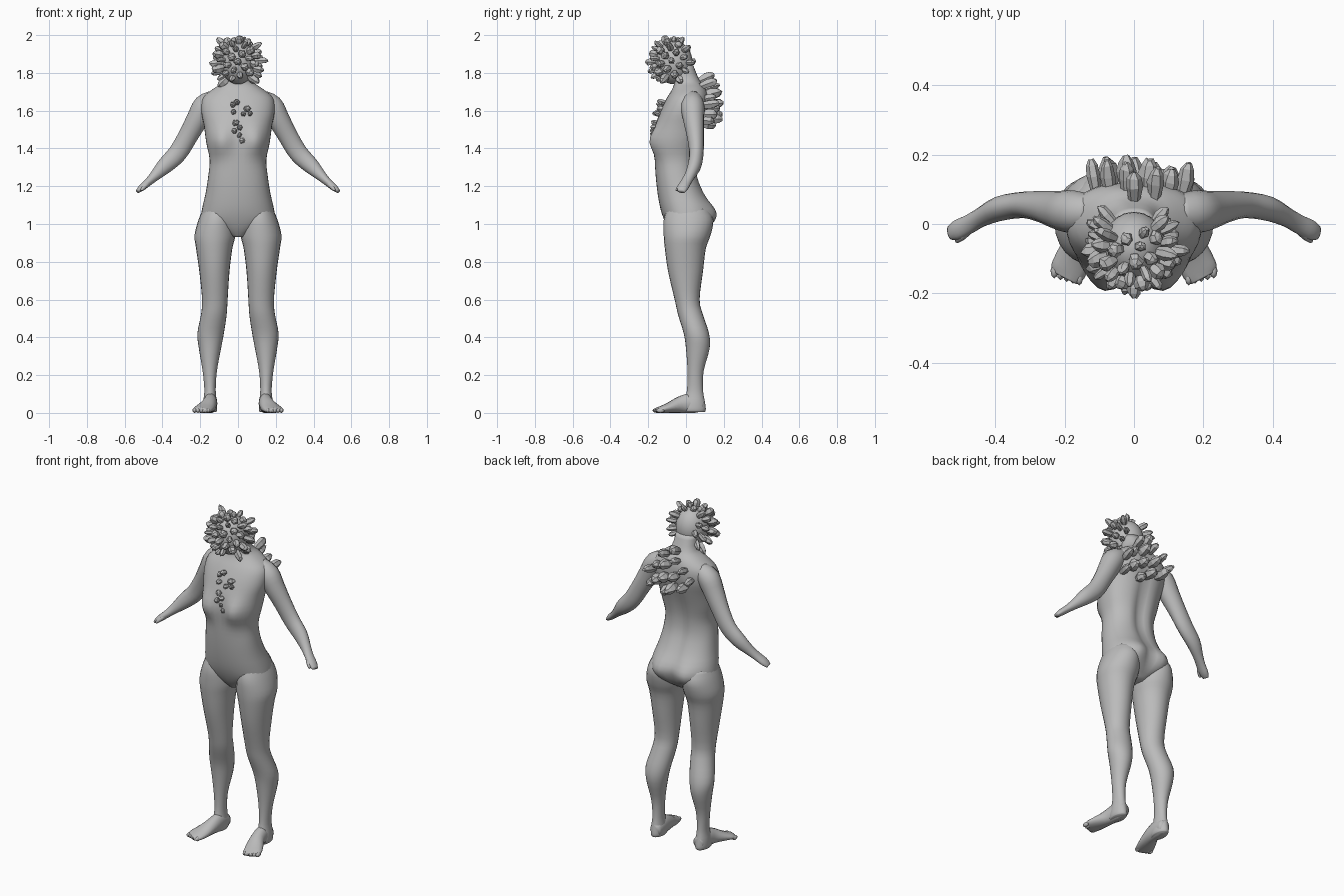
import bpy, bmesh, math, random
from mathutils import Vector, Matrix

if "Cube" in bpy.data.objects:
    bpy.data.objects.remove(bpy.data.objects["Cube"])

random.seed(4)
GREY = bpy.data.materials.new("plain grey")
GREY.diffuse_color = (0.5, 0.5, 0.5, 1)
GREY.use_nodes = True
GREY.node_tree.nodes["Principled BSDF"].inputs["Base Color"].default_value = GREY.diffuse_color


def finish(bm, name, smooth=True, mirror=False):
    bmesh.ops.recalc_face_normals(bm, faces=bm.faces)
    me = bpy.data.meshes.new(name)
    bm.to_mesh(me)
    bm.free()
    ob = bpy.data.objects.new(name, me)
    bpy.context.collection.objects.link(ob)
    me.materials.append(GREY)
    for p in me.polygons:
        p.use_smooth = smooth
    if mirror:
        ob.modifiers.new("other side", 'MIRROR')
    return ob


def smooth_rows(rows, steps=3):
    """Catmull-Rom curve through rows of numbers."""
    out = []
    for i in range(len(rows) - 1):
        quad = (rows[max(i - 1, 0)], rows[i], rows[i + 1], rows[min(i + 2, len(rows) - 1)])
        for s in range(steps):
            t = s / steps
            out.append([0.5 * (2 * b + (c - a) * t + (2 * a - 5 * b + 4 * c - d) * t * t
                               + (3 * b - a - 3 * c + d) * t ** 3) for a, b, c, d in zip(*quad)])
    return out + [list(rows[-1])]


def loft(rings):
    bm = bmesh.new()
    vs = [[bm.verts.new(p) for p in r] for r in rings]
    n = len(vs[0])
    for a, b in zip(vs, vs[1:]):
        for i in range(n):
            bm.faces.new((a[i], a[(i + 1) % n], b[(i + 1) % n], b[i]))
    bm.faces.new(vs[0])
    bm.faces.new(vs[-1])
    return bm


def level_loft(rows, n=24, power=1.0):
    """Rows are z, x min, x max, y min, y max of level sections."""
    rings = []
    for z, x0, x1, y0, y1 in smooth_rows(rows):
        ring = []
        for i in range(n):
            c, s = math.cos(2 * math.pi * i / n), math.sin(2 * math.pi * i / n)
            c = math.copysign(abs(c) ** power, c)
            s = math.copysign(abs(s) ** power, s)
            ring.append(((x0 + x1) / 2 + c * (x1 - x0) / 2, (y0 + y1) / 2 + s * (y1 - y0) / 2, z))
        rings.append(ring)
    return loft(rings)


def path_loft(rows, n=14):
    """Rows are x, y, z, side radius, up radius along a path."""
    rows = smooth_rows(rows)
    pts = [Vector(r[:3]) for r in rows]
    rings = []
    for k, r in enumerate(rows):
        t = (pts[min(k + 1, len(pts) - 1)] - pts[max(k - 1, 0)]).normalized()
        ref = Vector((0, 1, 0)) if abs(t.y) < 0.8 else Vector((1, 0, 0))
        side = (ref - t * ref.dot(t)).normalized()
        up = t.cross(side)
        rings.append([pts[k] + side * r[3] * math.cos(2 * math.pi * i / n)
                      + up * r[4] * math.sin(2 * math.pi * i / n) for i in range(n)])
    return loft(rings)


# torso and neck, with chest, spine and buttock relief
torso_rows = [(z, -w, w, a, b) for z, w, a, b in [
    (0.93, .03, -.06, .06), (0.97, .11, -.09, .11), (1.02, .19, -.115, .135),
    (1.08, .19, -.135, .14), (1.16, .172, -.15, .10), (1.25, .158, -.16, .065),
    (1.34, .15, -.165, .06), (1.43, .168, -.165, .075), (1.52, .18, -.16, .10),
    (1.60, .195, -.135, .12), (1.67, .185, -.10, .12), (1.72, .125, -.07, .105),
    (1.76, .075, -.065, .075), (1.84, .065, -.09, .04)]]
torso = level_loft(torso_rows, 40, .88)
for v in torso.verts:
    x, y, z = v.co
    if y < -.02:
        v.co.y -= .042 * math.exp(-((abs(x) - .095) / .06) ** 2 - ((z - 1.44) / .07) ** 2)
    elif y > .02:
        v.co.y += .03 * math.exp(-((abs(x) - .09) / .06) ** 2 - ((z - 1.04) / .07) ** 2)
        v.co.y -= .025 * math.exp(-(x / .035) ** 2 - ((z - 1.35) / .3) ** 2)
finish(torso, "torso")

# legs
leg_rows = [(1.08, .03, .185, -.10, .12), (1.02, .018, .21, -.118, .145),
            (0.94, .014, .23, -.118, .13), (0.87, .03, .222, -.112, .105),
            (0.75, .045, .205, -.095, .09), (0.60, .055, .19, -.06, .072),
            (0.52, .06, .196, -.042, .09), (0.42, .075, .215, -.012, .122),
            (0.34, .09, .207, .0, .125), (0.22, .112, .187, .008, .093),
            (0.12, .118, .178, .005, .09), (0.06, .112, .184, -.01, .10),
            (0.02, .11, .185, -.02, .105), (0.005, .115, .18, -.015, .10)]
finish(level_loft(leg_rows), "leg", mirror=True)

# feet, turned outward with flat soles
foot = path_loft([(.143, .09, .04, .032, .035), (.145, .03, .05, .036, .055),
                  (.152, -.03, .043, .04, .045), (.172, -.09, .027, .05, .028),
                  (.19, -.135, .017, .052, .018), (.20, -.155, .014, .04, .013)])
for v in foot.verts:
    v.co.z = max(v.co.z, 0)
finish(foot, "foot", mirror=True)
toes = bmesh.new()
for k in range(5):
    m = (Matrix.Translation((.158 + .018 * k, -.155 + .005 * k, .013))
         @ Matrix.Diagonal((.011, .022, .013, 1)))
    bmesh.ops.create_uvsphere(toes, u_segments=8, v_segments=6, radius=1, matrix=m)
finish(toes, "toes", mirror=True)

# arms ending in narrow hands
arm_rows = [(.12, .035, 1.66, .05, .05), (.175, .035, 1.625, .062, .062),
            (.215, .04, 1.555, .056, .058), (.265, .05, 1.465, .045, .052),
            (.32, .055, 1.375, .038, .05), (.385, .045, 1.31, .036, .043),
            (.44, .02, 1.255, .028, .028), (.475, .0, 1.222, .028, .021),
            (.51, -.017, 1.192, .029, .018), (.532, -.026, 1.172, .02, .01)]
finish(path_loft(arm_rows, 16), "arm", mirror=True)
finish(path_loft([(.465, -.005, 1.228, .012, .012), (.495, -.035, 1.198, .012, .012),
                  (.512, -.05, 1.178, .006, .006)], 8), "thumb", mirror=True)

# head
head = bmesh.new()
bmesh.ops.create_uvsphere(head, u_segments=24, v_segments=16, radius=1,
                          matrix=Matrix.Translation((0, -.065, 1.855))
                          @ Matrix.Diagonal((.092, .1, .115, 1)))
finish(head, "head")


def add_shard(bm, base, direction, length, r):
    """Blunt faceted shard growing along a direction."""
    rot = Vector(direction).to_track_quat('Z', 'Y')
    rings = []
    for h, w in ((-.2, .7), (.45, 1.1), (.8, .9), (1, .35)):
        rings.append([bm.verts.new(Vector(base) + rot @ Vector((
            r * w * math.cos(i * math.tau / 6) * random.uniform(.8, 1.15),
            r * w * math.sin(i * math.tau / 6) * random.uniform(.8, 1.15),
            length * h * random.uniform(.94, 1.04)))) for i in range(6)])
    for a, b in zip(rings, rings[1:]):
        for i in range(6):
            bm.faces.new((a[i], a[(i + 1) % 6], b[(i + 1) % 6], b[i]))
    bm.faces.new(rings[0])
    bm.faces.new(rings[-1])


# shards around the head, sparse at the back
shards = bmesh.new()
COUNT = 72
for k in range(COUNT):
    z = 1 - 2 * (k + .5) / COUNT
    a = k * 2.39996
    d = Vector((math.sqrt(1 - z * z) * math.cos(a), math.sqrt(1 - z * z) * math.sin(a), z))
    if (d.y > .55 and abs(d.x) < .6) or d.z < -.8:
        continue
    base = Vector((d.x * .088, -.065 + d.y * .095, 1.86 + d.z * .105))
    reach = random.uniform(.045, .075) * (.6 if d.z > .75 else 1) * (.75 if d.y < -.6 else 1)
    d.z *= .7
    add_shard(shards, base, d, reach, random.uniform(.014, .022))
finish(shards, "head_shards", smooth=False)

# shards on the upper back
back = bmesh.new()
for x, z in [(-.11, 1.62), (-.07, 1.67), (-.07, 1.58), (-.02, 1.71), (-.02, 1.63), (0, 1.56),
             (.04, 1.68), (.05, 1.61), (.05, 1.53), (.10, 1.66), (.10, 1.58), (.14, 1.63),
             (.14, 1.55), (0, 1.76), (.06, 1.73)]:
    y = .115 - abs(z - 1.62) * .25 - 1.2 * x * x
    add_shard(back, (x, y, z), (x * 1.5, 1, (z - 1.58) * 2.5), random.uniform(.065, .095),
              random.uniform(.02, .029))
finish(back, "back_shards", smooth=False)

# small shards down the breastbone
chest = bmesh.new()
for x, z in [(-.03, 1.63), (-.01, 1.64), (-.02, 1.59), (.03, 1.58), (.055, 1.61), (.06, 1.58),
             (-.02, 1.53), (.01, 1.51), (-.02, 1.49), (0, 1.46), (.015, 1.44)]:
    y = -.155 + max(0, z - 1.53) * .4
    add_shard(chest, (x, y, z), (random.uniform(-.6, .6), -1, random.uniform(-.3, .6)),
              random.uniform(.03, .045), random.uniform(.011, .018))
finish(chest, "chest_shards", smooth=False)
